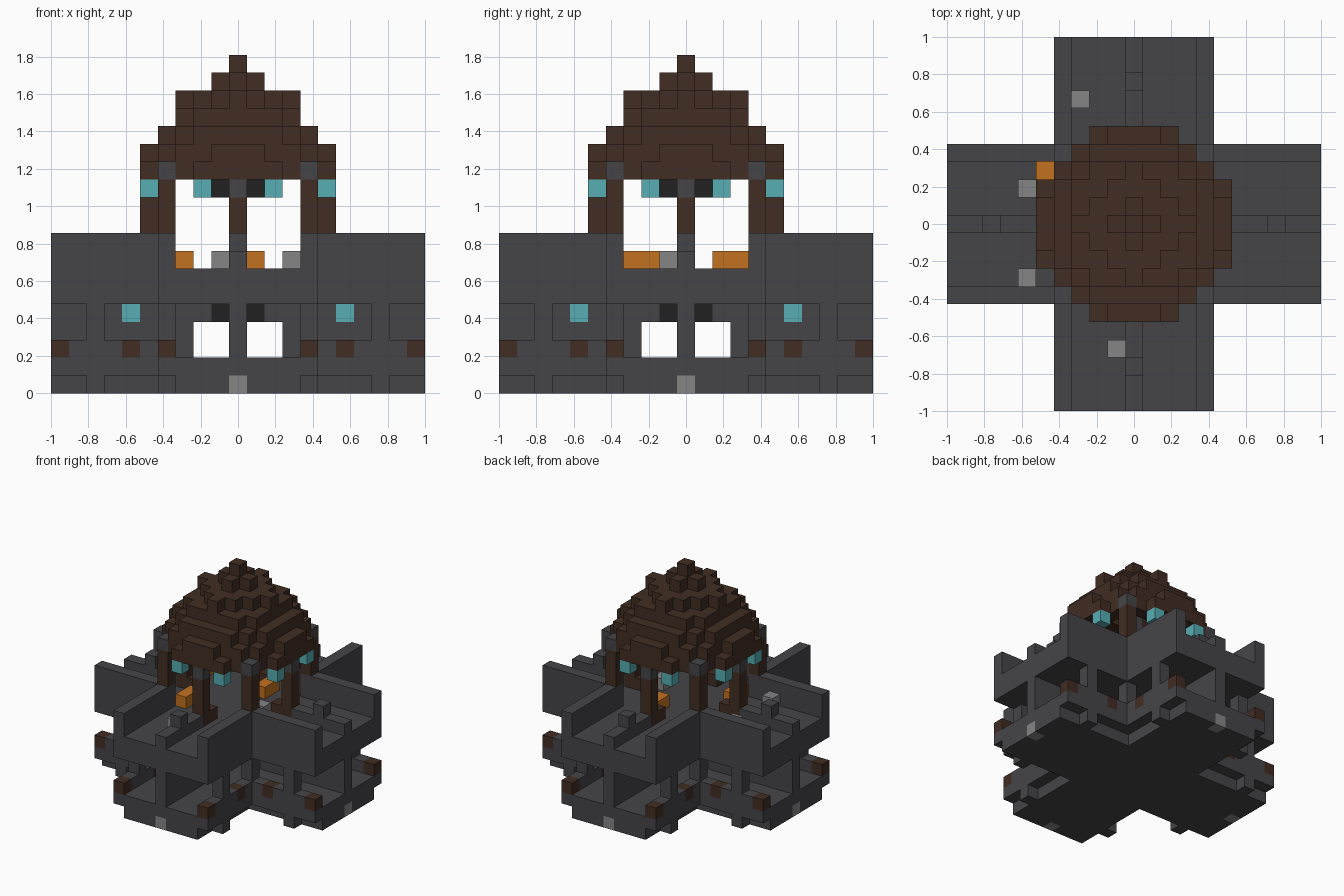
import bpy
import bmesh
from itertools import product

if "Cube" in bpy.data.objects:
    bpy.data.objects.remove(bpy.data.objects["Cube"], do_unlink=True)

U = 2 / 21          # edge of one block
R = range(-10, 11)


def material(name, rgb):
    m = bpy.data.materials.new(name)
    m.use_nodes = True
    m.diffuse_color = (*rgb, 1)
    m.node_tree.nodes["Principled BSDF"].inputs["Base Color"].default_value = (*rgb, 1)
    return m


STONE = material("dark stone", (0.06, 0.06, 0.066))
WOOD = material("dark wood", (0.052, 0.026, 0.016))
TEAL = material("teal lamp", (0.095, 0.42, 0.45))
ORANGE = material("orange", (0.54, 0.165, 0.014))
GREY = material("light grey", (0.235, 0.235, 0.235))
BLACK = material("black iron", (0.015, 0.015, 0.015))

parts = {}          # part name -> (material, block set)
owner = {}          # block -> part name


def put(name, mat, blocks):
    """Give blocks to a part; later parts replace earlier ones."""
    parts.setdefault(name, mat)
    for b in blocks:
        owner[b] = name


def sym(points, rows):
    """Repeat (x, y) points fourfold and across the diagonal."""
    out = set()
    for (x, y), z in product(points, rows):
        for sx, sy in product((1, -1), repeat=2):
            out |= {(sx * x, sy * y, z), (sy * y, sx * x, z)}
    return out


def cross(half):
    return [(x, y) for x, y in product(R, R) if min(abs(x), abs(y)) <= half]


def rows(a, b):
    return range(a, b + 1)


# Base floor: narrower footing, with feet below the pillars
put("footing", STONE, sym([p for p in cross(3)] + [(8, 4)], [0]))
put("base_floor", STONE, sym(cross(4), [1]))
put("base_side_walls", STONE, sym([(x, 4) for x in rows(4, 10)], [2]))
put("base_pillars", STONE, sym([(8, 4), (4, 4)], rows(2, 4)))

# Inner partition walls with arches towards the middle
put("partition_walls", STONE, sym([(x, 0) for x in rows(3, 10)], rows(2, 4)))
put("partition_arches", STONE, sym([(2, 0)], [4]))
put("centre_pillar", STONE, sym([(0, 0)], rows(2, 4)))
put("lower_iron", BLACK, sym([(1, 0)], [4]))
put("lower_lamps", TEAL, sym([(6, 0)], [4]))
put("wall_blocks", WOOD, sym([(10, 4), (6, 4)], [2]))
put("footing_marks", GREY, sym([(10, 0)], [0]))

# Upper deck with parapets and central rails
put("deck", STONE, sym(cross(4), rows(5, 6)))
put("parapets", STONE, sym([(x, 4) for x in rows(4, 10)], rows(7, 8)))
put("rails", STONE, sym([(x, 0) for x in rows(6, 10)], [7]))
put("rail_posts", STONE, sym([(8, 0)], [8]))

# Loose blocks on the deck
put("orange_blocks", ORANGE,
    [(x, y, 7) for x, y in [(-5, 3), (-3, -3), (-3, -2), (1, 2), (1, 3)]])
put("grey_blocks", GREY,
    [(x, y, 7) for x, y in [(-6, 2), (-6, -3), (-1, -7), (-3, 7), (3, -1)]])
put("deck_steps", WOOD, sym([(4, 0)], [7]))

# Columns below the dome
put("corner_columns", WOOD, sym([(4, 4)], rows(9, 11)))
put("middle_columns", WOOD, sym([(5, 0)], rows(7, 10)))
put("column_caps", STONE, sym([(5, 0)], [11]))
put("upper_lamps", TEAL, sym([(5, 2)], [11]))

# Dome: each row is (reach, largest |x| + |y|), hollow inside
layers = {12: (5, 8), 13: (5, 7), 14: (4, 6), 15: (3, 5), 16: (3, 3), 17: (1, 1), 18: (0, 0)}


def layer(z):
    reach, total = layers.get(z, (-1, 0))
    return {(x, y) for x, y in product(R, R)
            if max(abs(x), abs(y)) <= reach and abs(x) + abs(y) <= total
            and not (reach == 5 and max(abs(x), abs(y)) == 5 and abs(x) + abs(y) > total - (1 if z < 14 else 0))}


# Rim spans two blocks either side of each axis on its lowest row
rim = {p for p in layer(12) if max(map(abs, p)) < 5 or min(map(abs, p)) <= 2}
for z in layers:
    here = rim if z == 12 else layer(z)
    above = layer(z + 1)
    shell = {(x, y) for x, y in here
             if (x, y) not in above
             or any((x + i, y + j) not in here for i, j in product((-1, 0, 1), repeat=2))}
    put("dome", WOOD, [(x, y, z) for x, y in shell])
put("dome_corners", STONE, sym([(4, 4)], [12]))

# Hanging lamp under the dome
put("chandelier_stem", STONE, sym([(0, 0)], rows(11, 16)))
put("chandelier_arms", BLACK, sym([(1, 0)], [11]))

# Turn blocks into meshes, leaving out faces between touching blocks
AXES = [(a, s) for a in range(3) for s in (-1, 1)]
for name, mat in parts.items():
    bm = bmesh.new()
    for b in [k for k, v in owner.items() if v == name]:
        centre = (b[0], b[1], b[2] + 0.5)
        for a, s in AXES:
            near = list(b)
            near[a] += s
            if tuple(near) in owner:
                continue
            ring = []
            for i, j in ((-s, -1), (s, -1), (s, 1), (-s, 1)):
                c = list(centre)
                c[a] += s / 2
                c[(a + 1) % 3] += i / 2
                c[(a + 2) % 3] += j / 2
                ring.append(bm.verts.new([v * U for v in c]))
            bm.faces.new(ring)
    bmesh.ops.remove_doubles(bm, verts=bm.verts, dist=U / 100)
    # Merge flat neighbours into larger faces
    bmesh.ops.dissolve_limit(bm, angle_limit=0.01, verts=bm.verts, edges=bm.edges)
    mesh = bpy.data.meshes.new(name)
    bm.to_mesh(mesh)
    bm.free()
    mesh.materials.append(mat)
    bpy.context.collection.objects.link(bpy.data.objects.new(name, mesh))
